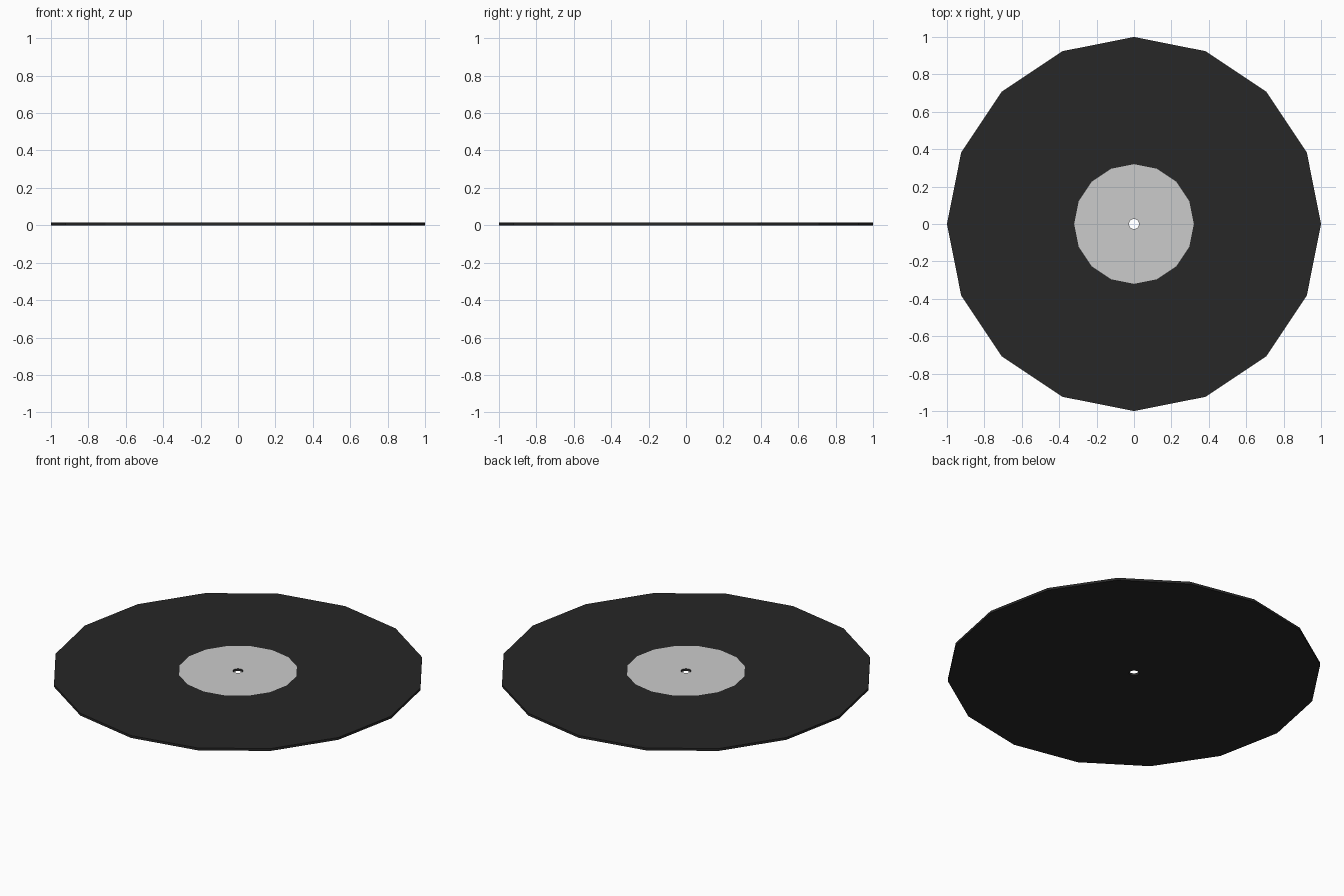
import bpy, bmesh, math

if "Cube" in bpy.data.objects:
    bpy.data.objects.remove(bpy.data.objects["Cube"])

SIDES = 16
THICK = 0.014
R_OUT, R_LABEL, R_HOLE = 1.0, 0.32, 0.027


def lathe(name, profile, closed):
    """Spin a radius/height profile into flat-sided rings of quads."""
    bm = bmesh.new()
    rings = [[bm.verts.new((r * math.cos(2 * math.pi * i / SIDES),
                            r * math.sin(2 * math.pi * i / SIDES), z))
              for i in range(SIDES)] for r, z in profile]
    pairs = list(zip(rings, rings[1:]))
    if closed:
        pairs.append((rings[-1], rings[0]))
    for a, b in pairs:
        for i in range(SIDES):
            j = (i + 1) % SIDES
            bm.faces.new((a[i], a[j], b[j], b[i]))
    mesh = bpy.data.meshes.new(name)
    bm.to_mesh(mesh)
    bm.free()
    obj = bpy.data.objects.new(name, mesh)
    bpy.context.collection.objects.link(obj)
    return obj


# Black disc: hole wall, underside, rim and playing surface, open under the label
disc = lathe("record_disc", [(R_HOLE, THICK), (R_HOLE, 0), (R_OUT, 0),
                             (R_OUT, THICK), (R_LABEL, THICK)], False)
black = bpy.data.materials.new("black_vinyl")
black.diffuse_color = (0.02, 0.02, 0.02, 1)
black.use_nodes = True
black.node_tree.nodes["Principled BSDF"].inputs["Base Color"].default_value = black.diffuse_color
disc.data.materials.append(black)

# Grey centre label, flush with the top surface
lathe("centre_label", [(R_LABEL, THICK), (R_HOLE, THICK)], False)

# Outward normals: every profile runs the same way round
for obj in bpy.context.collection.objects:
    up = [p for p in obj.data.polygons if p.center.z > THICK * 0.99]
    if up[0].normal.z < 0:
        obj.data.flip_normals()
